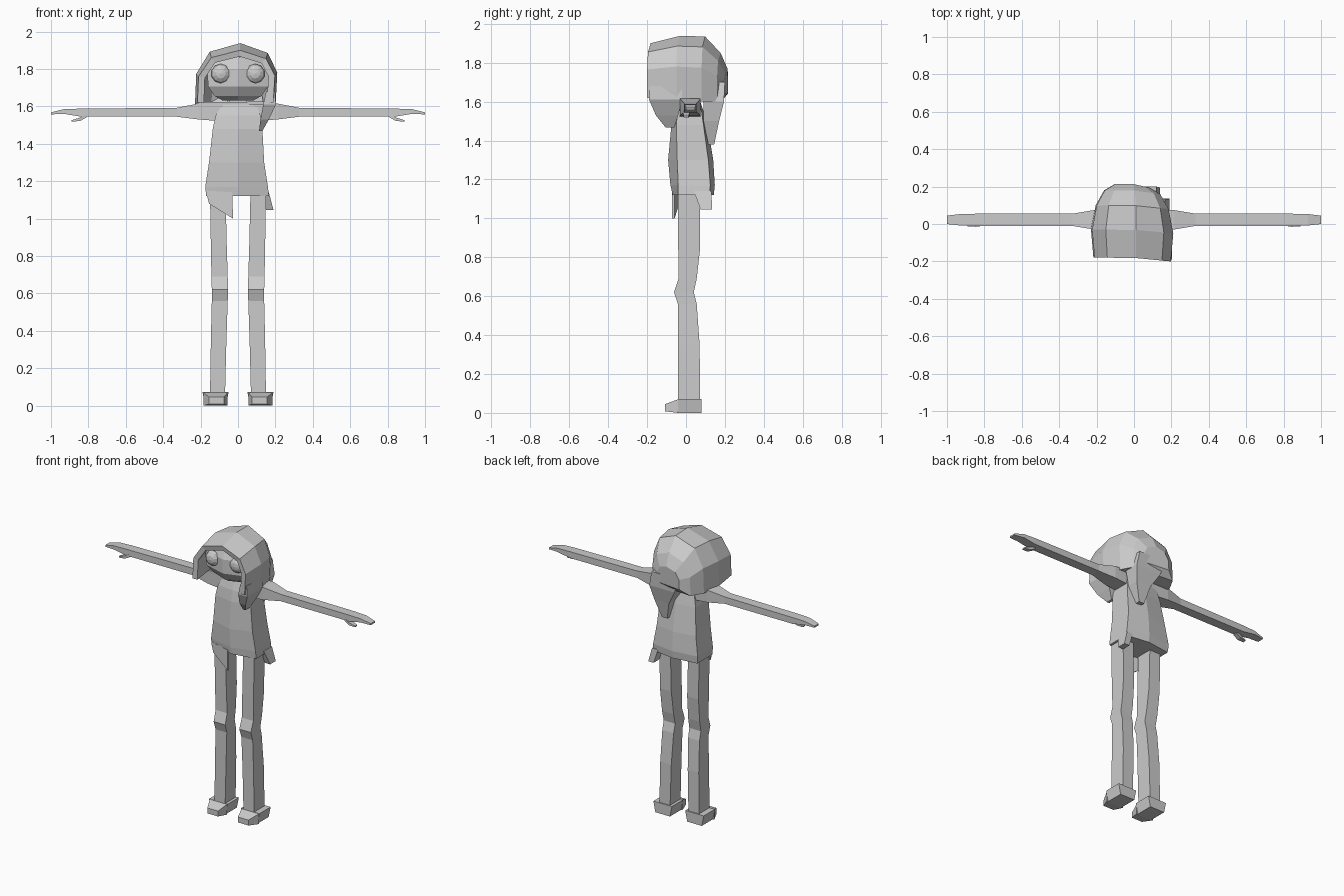
import bpy, bmesh, math
from mathutils import Matrix

if "Cube" in bpy.data.objects:
    bpy.data.objects.remove(bpy.data.objects["Cube"], do_unlink=True)

# One plain colour for the whole figure
grey = bpy.data.materials.new("plain_grey")
colour = (0.6, 0.6, 0.6, 1)
grey.diffuse_color = colour
grey.use_nodes = True
grey.node_tree.nodes["Principled BSDF"].inputs["Base Color"].default_value = colour


def finish(name, bm):
    """Turn a bmesh into a flat shaded object."""
    bmesh.ops.recalc_face_normals(bm, faces=bm.faces[:])
    mesh = bpy.data.meshes.new(name)
    bm.to_mesh(mesh)
    bm.free()
    mesh.materials.append(grey)
    obj = bpy.data.objects.new(name, mesh)
    bpy.context.collection.objects.link(obj)
    return obj


def loft(name, rings):
    """Join closed rings of equal length and cap both ends."""
    bm = bmesh.new()
    loops = [[bm.verts.new(p) for p in ring] for ring in rings]
    count = len(loops[0])
    for low, high in zip(loops, loops[1:]):
        for i in range(count):
            j = (i + 1) % count
            bm.faces.new((low[i], low[j], high[j], high[i]))
    bm.faces.new(loops[0])
    bm.faces.new(loops[-1])
    return finish(name, bm)


def flat_ring(z, x_min, x_max, y_min, y_max, side=1):
    """Rectangle lying level at height z."""
    return [(side * x_min, y_min, z), (side * x_max, y_min, z),
            (side * x_max, y_max, z), (side * x_min, y_max, z)]


def cross_ring(x, y_min, y_max, z_min, z_max, side=1):
    """Rectangle standing across the x axis."""
    return [(side * x, y_min, z_min), (side * x, y_max, z_min),
            (side * x, y_max, z_max), (side * x, y_min, z_max)]


def depth_ring(y, x_min, x_max, z_min, z_max, side=1):
    """Rectangle standing across the y axis."""
    return [(side * x_min, y, z_min), (side * x_max, y, z_min),
            (side * x_max, y, z_max), (side * x_min, y, z_max)]


def body_ring(z, left, right, front, front_mid, back, back_mid):
    """Six sided section with a ridge at the front and the back."""
    return [(-right, front, z), (0, front_mid, z), (left, front, z),
            (left, back, z), (0, back_mid, z), (-right, back, z)]


# Dress, flaring towards the hem
dress_sections = [
    (1.12, .165, .17, -.04, -.068, .12, .143),
    (1.17, .16, .175, -.04, -.08, .125, .148),
    (1.3, .14, .155, -.045, -.092, .115, .14),
    (1.48, .13, .135, -.05, -.075, .09, .11),
    (1.55, .12, .12, -.045, -.06, .08, .09),
    (1.61, .1, .085, -.03, -.04, .06, .07),
]
loft("dress", [body_ring(*s) for s in dress_sections])

# Torn hem: a front point on the right and a back point on the left
hem_outline = [(-.172, 1.15), (-.155, 1.08), (-.027, 1), (-.03, 1.14)]
loft("front_hem_point",
     [[(x, y - .2 * (x + .17), z) for x, z in hem_outline] for y in (-.043, -.03)])
loft("back_hem_point", [
    flat_ring(1.14, .12, .165, .04, .13),
    flat_ring(1.045, .15, .19, .075, .135),
])

# Neck and head
loft("neck", [flat_ring(z, -.045, .045, -.03, .05) for z in (1.58, 1.68)])
head_sections = [
    (1.63, .08, -.07, -.1),
    (1.655, .125, -.09, -.14),
    (1.705, .16, -.115, -.165),
    (1.8, .165, -.115, -.165),
    (1.865, .11, -.1, -.14),
]
loft("head", [body_ring(z, w, w, front, mid, .08, .12)
              for z, w, front, mid in head_sections])

# Hair cap: one arch profile swept from the face to the back of the head
arch = [(-1, 0), (-.97, .5), (-.64, .86), (.1, 1), (.77, .84), (1, .52), (.96, 0)]
stations = [
    (-.18, .207, 1.62, 1.9),
    (-.03, .22, 1.61, 1.938),
    (.1, .195, 1.6, 1.935),
    (.18, .15, 1.6, 1.85),
    (.215, .09, 1.64, 1.77),
]
bm = bmesh.new()
arches = []
for y, width, bottom, top in stations:
    arches.append([bm.verts.new((width * u - .01, y - .02 * max(u, 0),
                                 bottom + (top - bottom) * v)) for u, v in arch])
for row, (near, far) in enumerate(zip(arches, arches[1:])):
    for i in range(len(arch) - 1):
        bm.faces.new((near[i], near[i + 1], far[i + 1], far[i]))
    if row > 0:  # nape
        bm.faces.new((near[-1], near[0], far[0], far[-1]))
bm.faces.new(arches[-1])
hair = finish("hair_cap", bm)
shell = hair.modifiers.new("thickness", 'SOLIDIFY')
shell.thickness = .035
shell.offset = -1

# Long locks: one in front of the left shoulder, one down the back
loft("front_lock", [
    flat_ring(1.68, .15, .198, -.19, -.02),
    flat_ring(1.61, .135, .203, -.19, -.02),
    flat_ring(1.53, .12, .165, -.155, -.04),
    flat_ring(1.467, .112, .13, -.105, -.06),
])
loft("back_lock", [
    flat_ring(1.7, -.08, .12, .1, .2),
    flat_ring(1.6, -.05, .14, .09, .195),
    flat_ring(1.5, .01, .12, .09, .17),
    flat_ring(1.38, .04, .08, .115, .145),
])

# Paired parts, built once for each side
arm_sections = [
    (.08, -.035, .075, 1.52, 1.61),
    (.21, -.03, .075, 1.53, 1.615),
    (.33, -.01, .055, 1.545, 1.592),
    (.84, -.01, .055, 1.545, 1.588),
    (.93, -.008, .053, 1.56, 1.585),
    (1, 0, .045, 1.557, 1.568),
]
thumb_sections = [
    (.81, -.01, .02, 1.54, 1.56),
    (.845, -.015, .018, 1.522, 1.54),
    (.89, -.012, .012, 1.518, 1.526),
]
leg_sections = [
    (.03, .07, .15, -.04, .073),
    (.35, .062, .145, -.04, .07),
    (.56, .055, .14, -.042, .055),
    (.62, .053, .14, -.062, .04),
    (.69, .055, .142, -.038, .055),
    (.85, .06, .145, -.04, .073),
    (1.15, .067, .15, -.04, .073),
]
for side, label in ((1, "left"), (-1, "right")):
    loft(label + "_arm", [cross_ring(*s, side) for s in arm_sections])
    loft(label + "_thumb", [cross_ring(*s, side) for s in thumb_sections])
    loft(label + "_leg", [flat_ring(*s, side) for s in leg_sections])

    # Shoe: a flared block with a narrow, sloping toe
    loft(label + "_shoe", [
        flat_ring(0, .065, .175, -.045, .08, side),
        flat_ring(.072, .05, .19, -.04, .08, side),
    ])
    loft(label + "_toe", [
        depth_ring(-.04, .055, .185, 0, .07, side),
        depth_ring(-.108, .075, .155, .008, .045, side),
    ])

    # Eye: a shallow faceted dome set into the face
    bm = bmesh.new()
    bmesh.ops.create_uvsphere(bm, u_segments=10, v_segments=6, radius=.052)
    place = (Matrix.Translation((side * .092, -.137, 1.775))
             @ Matrix.Diagonal((1, .65, 1, 1))
             @ Matrix.Rotation(math.pi / 2, 4, 'X'))
    bmesh.ops.transform(bm, matrix=place, verts=bm.verts[:])
    finish(label + "_eye", bm)
